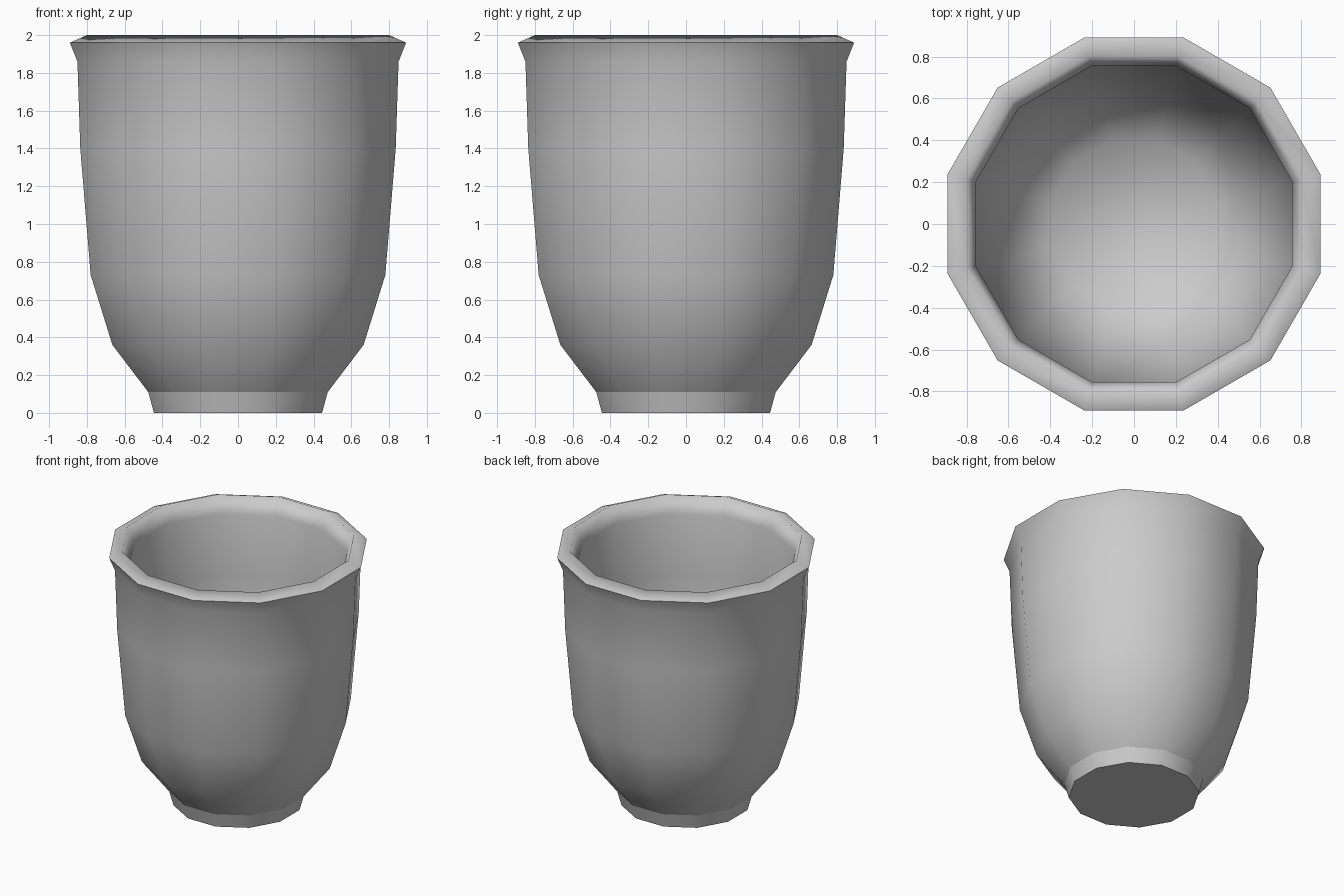
import bpy, bmesh, math

if "Cube" in bpy.data.objects:
    bpy.data.objects.remove(bpy.data.objects["Cube"])

SIDES = 12
# (distance to flat side, height): outside from foot to rim, then down the inside
PROFILE = [
    (0.445, 0.0), (0.475, 0.11), (0.665, 0.36), (0.78, 0.73),
    (0.835, 1.40), (0.85, 1.86), (0.89, 1.96), (0.80, 2.0),
    (0.755, 1.87), (0.757, 1.40), (0.70, 0.76), (0.59, 0.42), (0.40, 0.19),
]

# Cup: profile rings bridged with quads, capped at the foot and inner floor
bm = bmesh.new()
rings = []
for apothem, z in PROFILE:
    r = apothem / math.cos(math.pi / SIDES)
    angles = [math.tau * (i + 0.5) / SIDES for i in range(SIDES)]
    rings.append([bm.verts.new((r * math.cos(a), r * math.sin(a), z)) for a in angles])
for low, high in zip(rings, rings[1:]):
    for i in range(SIDES):
        j = (i + 1) % SIDES
        bm.faces.new((low[i], low[j], high[j], high[i]))
bm.faces.new(rings[0][::-1])
bm.faces.new(rings[-1])
bmesh.ops.recalc_face_normals(bm, faces=bm.faces)

mesh = bpy.data.meshes.new("cup")
bm.to_mesh(mesh)
bm.free()
cup = bpy.data.objects.new("cup", mesh)
bpy.context.collection.objects.link(cup)

# Smooth body with crisp foot and rim edges
for p in mesh.polygons:
    p.use_smooth = True
crisp_heights = [0.0, 0.11, 1.96]
for e in mesh.edges:
    za, zb = (mesh.vertices[v].co.z for v in e.vertices)
    if abs(za - zb) < 1e-4 and any(abs(za - h) < 1e-4 for h in crisp_heights):
        e.use_edge_sharp = True
